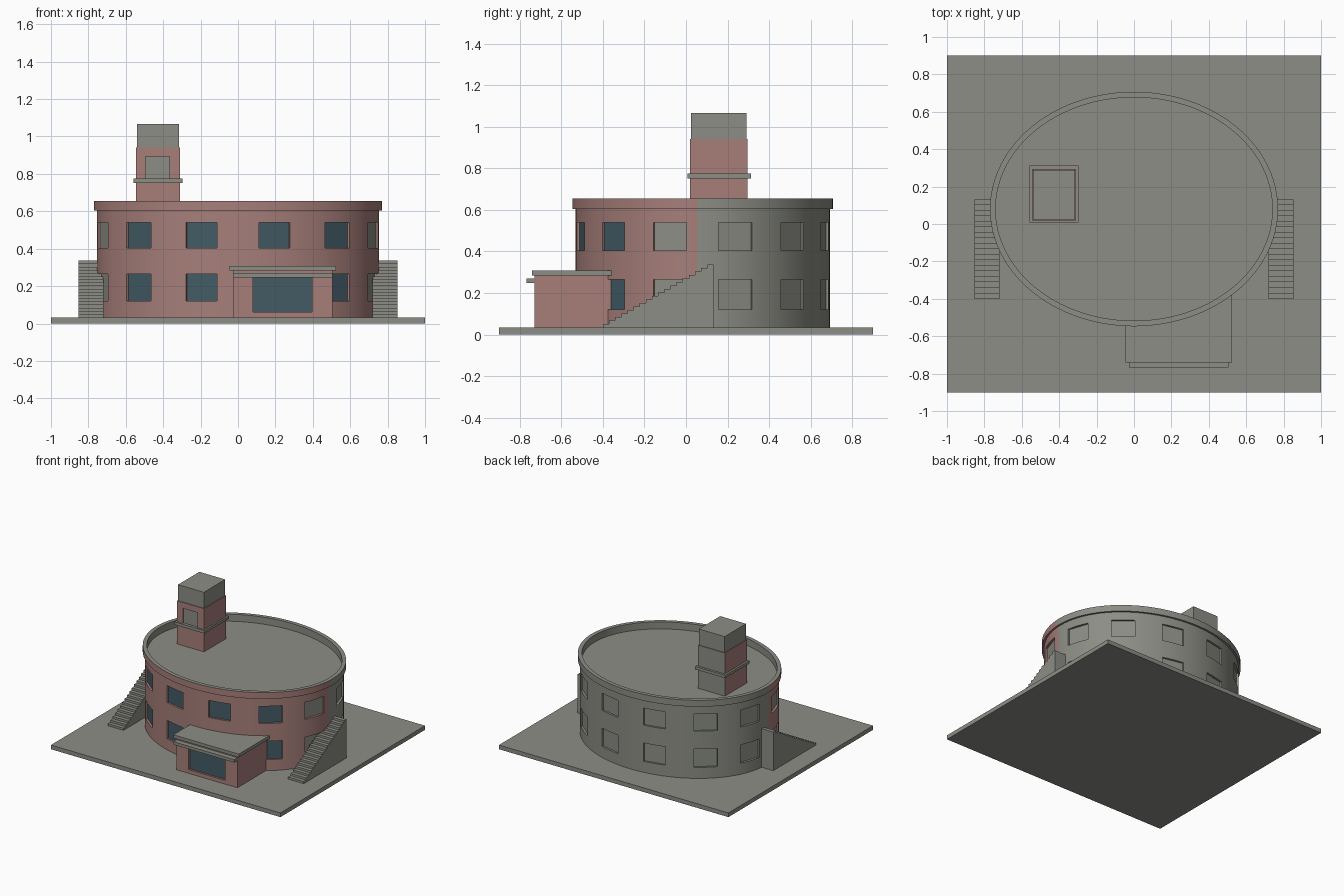
import bpy, math

if "Cube" in bpy.data.objects:
    bpy.data.objects.remove(bpy.data.objects["Cube"])

CY, RX, RY = 0.08, 0.755, 0.612      # oval drum centre and radii
GROUND, WALL_TOP, RIM_TOP, DECK = 0.033, 0.605, 0.655, 0.60


def material(name, rgb):
    m = bpy.data.materials.new(name)
    m.diffuse_color = (*rgb, 1)
    m.use_nodes = True
    m.node_tree.nodes["Principled BSDF"].inputs["Base Color"].default_value = m.diffuse_color
    return m


MATS = [material("warm grey concrete", (0.262, 0.270, 0.235)),
        material("dusty red brick", (0.385, 0.212, 0.195)),
        material("dark blue glass", (0.056, 0.105, 0.130))]
GREY, RED, BLUE = 0, 1, 2


def build(name, faces, smooth=False):
    """Make an object from (corner points, colour) pairs, sharing equal corners."""
    index, polys, cols = {}, [], []
    for pts, col in faces:
        polys.append([index.setdefault(tuple(round(c, 5) for c in p), len(index)) for p in pts])
        cols.append(col)
    me = bpy.data.meshes.new(name)
    me.from_pydata(list(index), [], polys)
    for m in MATS:
        me.materials.append(m)
    for poly, col in zip(me.polygons, cols):
        poly.material_index = col
        poly.use_smooth = smooth
    if smooth:
        me.set_sharp_from_angle(angle=math.radians(30))
    ob = bpy.data.objects.new(name, me)
    bpy.context.collection.objects.link(ob)
    return ob


def box_faces(x0, x1, y0, y1, z0, z1, col, back=None, front=True):
    f = [([(x0, y1, z0), (x1, y1, z0), (x1, y0, z0), (x0, y0, z0)], col),
         ([(x0, y0, z1), (x1, y0, z1), (x1, y1, z1), (x0, y1, z1)], col),
         ([(x1, y0, z0), (x1, y1, z0), (x1, y1, z1), (x1, y0, z1)], col),
         ([(x0, y1, z0), (x0, y0, z0), (x0, y0, z1), (x0, y1, z1)], col),
         ([(x1, y1, z0), (x0, y1, z0), (x0, y1, z1), (x1, y1, z1)], col if back is None else back)]
    if front:
        f.append(([(x0, y0, z0), (x1, y0, z0), (x1, y0, z1), (x0, y0, z1)], col))
    return f


def recessed_box(name, x0, x1, y0, y1, z0, z1, opening, depth, col, pane, back=None):
    """Box whose front has one rectangular opening with a coloured pane set back."""
    a, b, c, d = opening
    f = box_faces(x0, x1, y0, y1, z0, z1, col, back, front=False)
    outer = [(x0, z0), (x1, z0), (x1, z1), (x0, z1)]
    inner = [(a, c), (b, c), (b, d), (a, d)]
    for i in range(4):
        j = (i + 1) % 4
        (ox, oz), (px, pz), (qx, qz), (rx, rz) = outer[i], outer[j], inner[j], inner[i]
        f.append(([(ox, y0, oz), (px, y0, pz), (qx, y0, qz), (rx, y0, rz)], col))
        f.append(([(rx, y0, rz), (qx, y0, qz), (qx, y0 + depth, qz), (rx, y0 + depth, rz)], col))
    f.append(([(x, y0 + depth, z) for x, z in inner], pane))
    return build(name, f)


def oval(deg, z, off=0.0):
    t = math.radians(deg)
    return ((RX + off) * math.cos(t), CY + (RY + off) * math.sin(t), z)


def side_colour(*pts):
    """Red on the front half, grey on the rear half."""
    return RED if sum(p[1] for p in pts) / len(pts) < CY - 0.03 else GREY


# Ground slab
build("ground_slab", box_faces(-1, 1, -0.9, 0.9, 0, GROUND, GREY))

# Oval wall with twelve columns of recessed windows
LEVELS = [GROUND, 0.12, 0.265, 0.405, 0.54, WALL_TOP]
WINDOW_W, RECESS = 0.17, 0.012
wall, angles = [], []


def half_angle(deg):
    t = math.radians(deg)
    return math.degrees(WINDOW_W / 2 / math.hypot(RX * math.sin(t), RY * math.cos(t)))


def wall_strip(a0, a1, z0, z1):
    q = [oval(a0, z0), oval(a1, z0), oval(a1, z1), oval(a0, z1)]
    wall.append((q, side_colour(*q)))


for k in range(12):
    mid = 15 + 30 * k
    h, h2 = half_angle(mid), half_angle(mid + 30)
    win = [mid - h + 2 * h * i / 4 for i in range(5)]
    gap0, gap1 = mid + h, mid + 30 - h2
    gap = [gap0 + (gap1 - gap0) * i / 6 for i in range(7)]
    angles += win[:-1] + gap[:-1]
    for z0, z1 in zip(LEVELS, LEVELS[1:]):
        for a0, a1 in zip(gap, gap[1:]):
            wall_strip(a0, a1, z0, z1)
    for lv in (0, 2, 4):
        for a0, a1 in zip(win, win[1:]):
            wall_strip(a0, a1, LEVELS[lv], LEVELS[lv + 1])
    # flat pane set back from the curved wall, with a reveal around it
    glass = BLUE if 210 < mid < 330 else GREY
    for lv in (1, 3):
        z0, z1 = LEVELS[lv], LEVELS[lv + 1]
        left, right = (oval(a, 0, -RECESS) for a in (win[0], win[-1]))

        def pane(i, z):
            s = i / 4
            return (left[0] * (1 - s) + right[0] * s, left[1] * (1 - s) + right[1] * s, z)

        col = side_colour(oval(mid, 0))
        wall.append(([pane(0, z0), pane(4, z0), pane(4, z1), pane(0, z1)], glass))
        for i in range(4):
            wall.append(([oval(win[i], z0), oval(win[i + 1], z0), pane(i + 1, z0), pane(i, z0)], col))
            wall.append(([pane(i, z1), pane(i + 1, z1), oval(win[i + 1], z1), oval(win[i], z1)], col))
        wall.append(([oval(win[0], z0), pane(0, z0), pane(0, z1), oval(win[0], z1)], col))
        wall.append(([pane(4, z0), oval(win[-1], z0), oval(win[-1], z1), pane(4, z1)], col))
build("oval_wall", wall, smooth=True)

# Overhanging parapet rim and sunken roof deck
profile = [(0, WALL_TOP), (0.015, WALL_TOP), (0.015, RIM_TOP), (-0.015, RIM_TOP), (-0.015, DECK)]
rim = []
for a0, a1 in zip(angles, angles[1:] + angles[:1]):
    for i, ((o0, z0), (o1, z1)) in enumerate(zip(profile, profile[1:])):
        q = [oval(a0, z0, o0), oval(a1, z0, o0), oval(a1, z1, o1), oval(a0, z1, o1)]
        rim.append((q, side_colour(*q) if i < 2 else GREY))
rim.append(([oval(a, DECK, -0.015) for a in angles], GREY))
build("parapet_and_roof", rim, smooth=True)

# Roof tower with a niche, ledge and cap
recessed_box("tower", -0.545, -0.31, 0.02, 0.295, DECK, 0.94,
             (-0.495, -0.365, 0.765, 0.893), 0.01, RED, GREY, back=GREY)
build("tower_ledge", box_faces(-0.56, -0.298, 0.008, 0.312, 0.752, 0.775, GREY))
build("tower_cap", box_faces(-0.54, -0.315, 0.025, 0.29, 0.94, 1.066, GREY))

# Entrance porch with glazed doors, roof slab and canopy
recessed_box("entrance_porch", -0.025, 0.505, -0.728, -0.36, GROUND, 0.283,
             (0.08, 0.395, 0.062, 0.245), 0.015, RED, BLUE)
build("porch_roof", box_faces(-0.046, 0.525, -0.74, -0.355, 0.283, 0.308, GREY))
build("porch_canopy", box_faces(-0.026, 0.505, -0.768, -0.728, 0.247, 0.27, GREY))

# Solid side stairs rising towards the back
STEPS, Y0, Y1, TOP = 18, -0.40, 0.132, 0.337
run, rise = (Y1 - Y0) / STEPS, (TOP - GROUND) / STEPS
outline = [(Y0, GROUND)]
for i in range(STEPS):
    outline += [(Y0 + run * i, GROUND + rise * (i + 1)), (Y0 + run * (i + 1), GROUND + rise * (i + 1))]
outline.append((Y1, GROUND))
for name, xa, xb in (("left_stairs", -0.853, -0.718), ("right_stairs", 0.718, 0.853)):
    f = [([(xa, y, z) for y, z in outline], GREY),
         ([(xb, y, z) for y, z in reversed(outline)], GREY)]
    for (ya, za), (yb, zb) in zip(outline, outline[1:] + outline[:1]):
        f.append(([(xa, ya, za), (xb, ya, za), (xb, yb, zb), (xa, yb, zb)], GREY))
    build(name, f)
